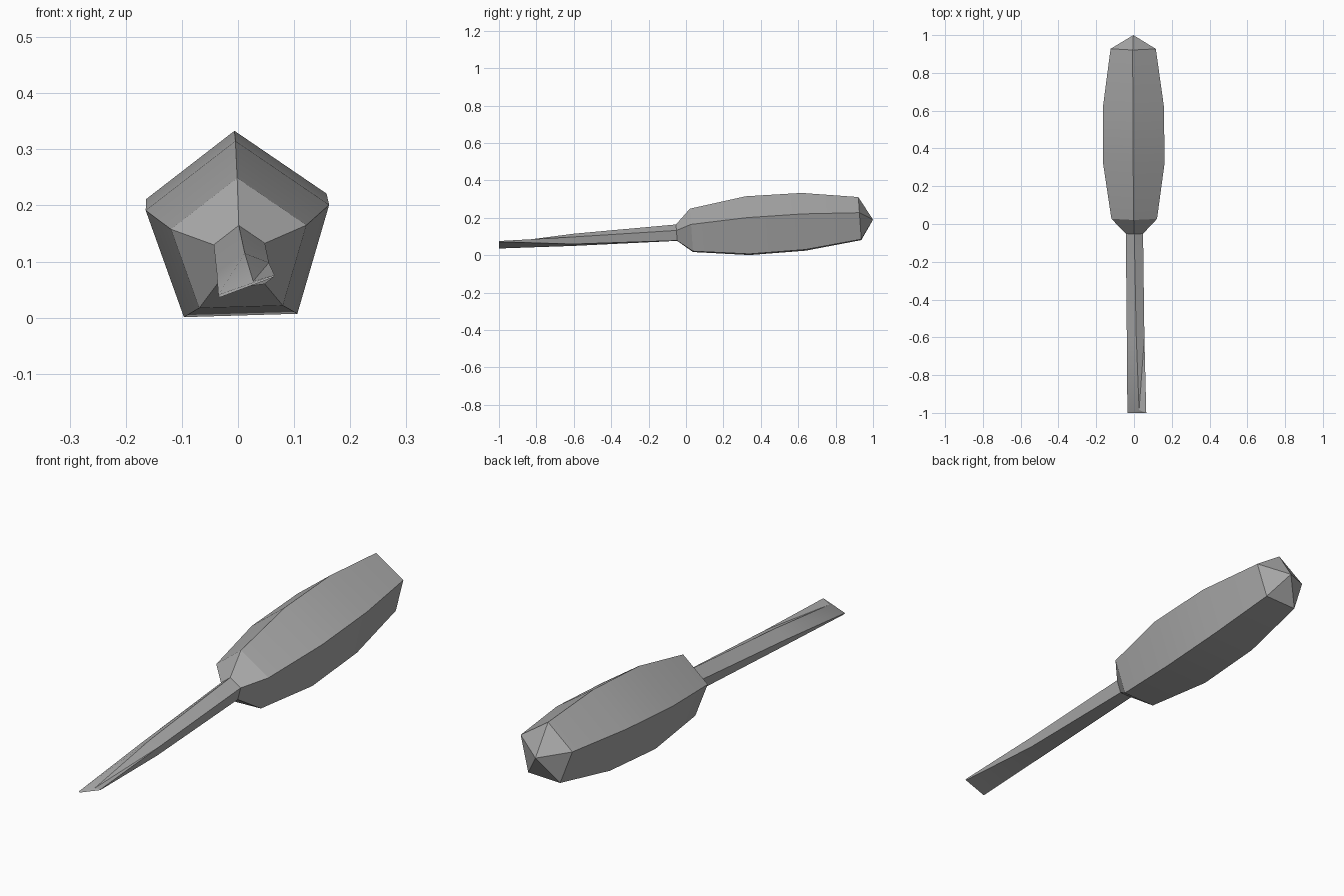
import bpy, bmesh, math
from mathutils import Vector

if "Cube" in bpy.data.objects:
    bpy.data.objects.remove(bpy.data.objects["Cube"], do_unlink=True)

SIDES = 5
ROLL = 0.03    # slight turn about the long axis
PITCH = 0.07   # handle end sits higher than the blade
YAW = -0.006

grey = bpy.data.materials.new("mid grey")
grey.use_nodes = True
grey.diffuse_color = (0.4, 0.4, 0.4, 1)
grey.node_tree.nodes["Principled BSDF"].inputs["Base Color"].default_value = (0.4, 0.4, 0.4, 1)


def axis_point(y):
    return Vector((0.0025 + YAW * y, y, 0.12 + PITCH * y))


def ring(y, radius):
    """Pentagon square to the tilted axis: top, left, two lower, right."""
    points = []
    for i in range(SIDES):
        a = math.pi / 2 + ROLL + i * math.tau / SIDES
        c, s = math.cos(a) * radius, math.sin(a) * radius
        points.append(axis_point(y) + Vector((c, -PITCH * s, s)))
    return points


def loft(name, rings, tip=None, diagonal=None):
    """Skin the rings in order of y; close the last with a point or a face."""
    bm = bmesh.new()
    loops = [[bm.verts.new(p) for p in r] for r in rings]
    for a, b in zip(loops, loops[1:]):
        for i in range(SIDES):
            j = (i + 1) % SIDES
            bm.faces.new((a[i], a[j], b[j], b[i]))
    last = loops[-1]
    if tip:
        point = bm.verts.new(tip)
        for i in range(SIDES):
            bm.faces.new((last[i], last[(i + 1) % SIDES], point))
    else:
        bm.faces.new(last)
    if diagonal:
        (r1, i1), (r2, i2) = diagonal
        bmesh.ops.connect_vert_pair(bm, verts=[loops[r1][i1], loops[r2][i2]])
    # Close the joint end too, so that each part is solid
    bm.faces.new(loops[0])
    bmesh.ops.recalc_face_normals(bm, faces=bm.faces[:])
    mesh = bpy.data.meshes.new(name)
    bm.to_mesh(mesh)
    bm.free()
    mesh.materials.append(grey)
    obj = bpy.data.objects.new(name, mesh)
    bpy.context.collection.objects.link(obj)
    bpy.ops.object.select_all(action='DESELECT')
    obj.select_set(True)
    bpy.context.view_layer.objects.active = obj
    bpy.ops.object.shade_smooth_by_angle(angle=math.radians(30))
    return obj


# Handle: faceted barrel with a collar and a pointed butt
collar = ring(-0.05, 0.048)
barrel = [ring(y, r) for y, r in ((0.03, 0.127), (0.33, 0.172), (0.63, 0.169), (0.93, 0.126))]
loft("handle", [collar] + barrel, tip=axis_point(1.0))

# Shaft: flattens and twists into a wide, thin blade edge
neck = [(0.012, -0.6, 0.115), (-0.038, -0.6, 0.082), (-0.026, -0.6, 0.05),
        (0.047, -0.6, 0.06), (0.055, -0.6, 0.098)]
edge = [(0.027, -0.985, 0.065), (-0.035, -1, 0.041), (-0.033, -1, 0.036),
        (0.063, -1, 0.072), (0.065, -1, 0.076)]
loft("shaft_and_blade", [collar, neck, edge], diagonal=((2, 0), (1, 4)))
